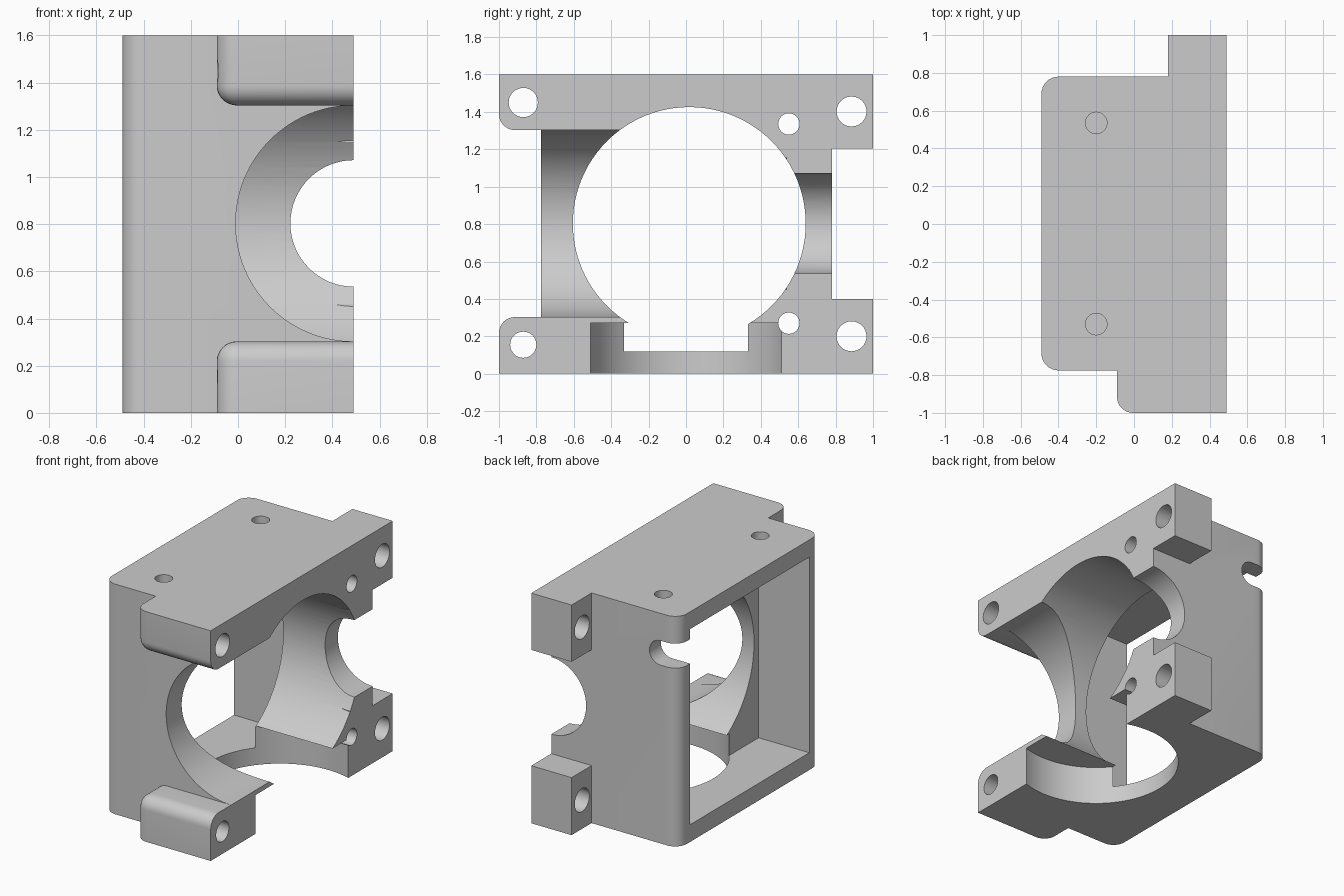
import bpy, bmesh, math
from mathutils import Matrix, Vector

cube = bpy.data.objects.get("Cube")
if cube:
    bpy.data.objects.remove(cube, do_unlink=True)

grey = bpy.data.materials.new("plain_grey")
grey.use_nodes = True
grey.diffuse_color = (0.6, 0.6, 0.6, 1)
grey.node_tree.nodes["Principled BSDF"].inputs["Base Color"].default_value = (0.6, 0.6, 0.6, 1)


def finish(bm, name):
    bmesh.ops.recalc_face_normals(bm, faces=bm.faces)
    mesh = bpy.data.meshes.new(name)
    bm.to_mesh(mesh)
    bm.free()
    mesh.materials.append(grey)
    obj = bpy.data.objects.new(name, mesh)
    bpy.context.collection.objects.link(obj)
    return obj


def box(name, low, high, rounded=None, radius=0.09):
    """Box between two corners; rounded(edge_midpoint, edge_direction) picks edges to fillet."""
    bm = bmesh.new()
    bmesh.ops.create_cube(bm, size=1)
    low, high = Vector(low), Vector(high)
    for v in bm.verts:
        v.co = Vector((v.co[i] + 0.5) * (high[i] - low[i]) + low[i] for i in range(3))
    if rounded:
        edges = [e for e in bm.edges if rounded((e.verts[0].co + e.verts[1].co) / 2)]
        bmesh.ops.bevel(bm, geom=edges, offset=radius, segments=8, profile=0.5, affect='EDGES')
    return finish(bm, name)


def cylinder(name, axis, centre, radius, start, end, sides=48):
    """Cylinder along an axis; centre holds the two other coordinates in x, y, z order."""
    bm = bmesh.new()
    bmesh.ops.create_cone(bm, cap_ends=True, segments=sides, radius1=radius,
                          radius2=radius, depth=end - start)
    turn = {'x': Matrix.Rotation(math.pi / 2, 4, 'Y'),
            'y': Matrix.Rotation(math.pi / 2, 4, 'X'),
            'z': Matrix.Identity(4)}[axis]
    place = list(centre)
    place.insert('xyz'.index(axis), (start + end) / 2)
    bmesh.ops.transform(bm, matrix=Matrix.Translation(place) @ turn, verts=bm.verts)
    return finish(bm, name)


def combine(target, tool, operation):
    """Apply a boolean and remove the tool."""
    tool.hide_render = True
    mod = target.modifiers.new("boolean", 'BOOLEAN')
    mod.operation, mod.object, mod.solver = operation, tool, 'EXACT'
    graph = bpy.context.evaluated_depsgraph_get()
    result = bpy.data.meshes.new_from_object(target.evaluated_get(graph))
    target.modifiers.clear()
    target.data = result
    bpy.data.objects.remove(tool, do_unlink=True)


RIGHT, TOP, MID = 0.49, 1.6, 0.803

# Main block with rounded left uprights
housing = box("bracket_housing", (-RIGHT, -0.775, 0), (RIGHT, 0.78, TOP),
              lambda m: m.x < -0.4 and abs(m.y) > 0.7 and 0.7 < m.z < 0.9)


# Front lugs, filleted towards the gap between them
def front_lug(low_z, high_z, gap_z):
    def picked(m):
        left, front, inner = m.x < -0.08, m.y < -0.99, abs(m.z - gap_z) < 0.01
        return left + front + inner == 2
    return box("front_lug", (-0.09, -1, low_z), (RIGHT, -0.6, high_z), picked, 0.085)


lugs = [front_lug(0, 0.303, 0.303), front_lug(1.303, TOP, 1.303)]

# Back lugs
lugs += [box("back_lug", (0.18, 0.7, a), (RIGHT, 1, b)) for a, b in ((0, 0.4), (1.205, TOP))]
for lug in lugs:
    combine(housing, lug, 'UNION')

cutters = [
    # Rectangular pocket in the left side
    box("pocket", (-0.6, -0.655, 0.12), (-0.10, 0.655, 1.48)),
    # Large bore from the right side
    cylinder("main_bore", 'x', (0.0175, MID), 0.6225, -0.3, 0.7, 96),
    # Front opening, shallow seat and back opening
    cylinder("front_opening", 'y', (RIGHT, MID), 0.5, -1.2, 0, 96),
    cylinder("seat", 'y', (RIGHT, MID), 0.352, 0, 0.536, 64),
    cylinder("back_opening", 'y', (RIGHT, MID), 0.268, 0, 1.2, 64),
    # Round recess in the floor
    cylinder("floor_recess", 'z', (0.323, 0), 0.537, -0.1, 0.27, 96),
    # Cable slot in the back wall
    cylinder("slot_end", 'y', (-0.35, 1.325), 0.085, 0.6, 0.9),
    box("slot", (-0.6, 0.6, 1.24), (-0.35, 0.9, 1.41)),
]

# Screw holes through the sides
for y, z, r in ((-0.87, 0.155, 0.07), (-0.87, 1.45, 0.078), (0.885, 0.2, 0.08),
                (0.885, 1.402, 0.08), (0.55, 0.27, 0.057), (0.55, 1.335, 0.057)):
    cutters.append(cylinder("side_hole", 'x', (y, z), r, -0.3, 0.7, 32))

# Screw holes in the top
for y in (-0.53, 0.535):
    cutters.append(cylinder("top_hole", 'z', (-0.2, y), 0.057, 1.4, 1.7, 32))

for cutter in cutters:
    combine(housing, cutter, 'DIFFERENCE')

# Smooth curves with crisp edges
bpy.ops.object.select_all(action='DESELECT')
housing.select_set(True)
bpy.context.view_layer.objects.active = housing
bpy.ops.object.shade_smooth_by_angle(angle=math.radians(30))
